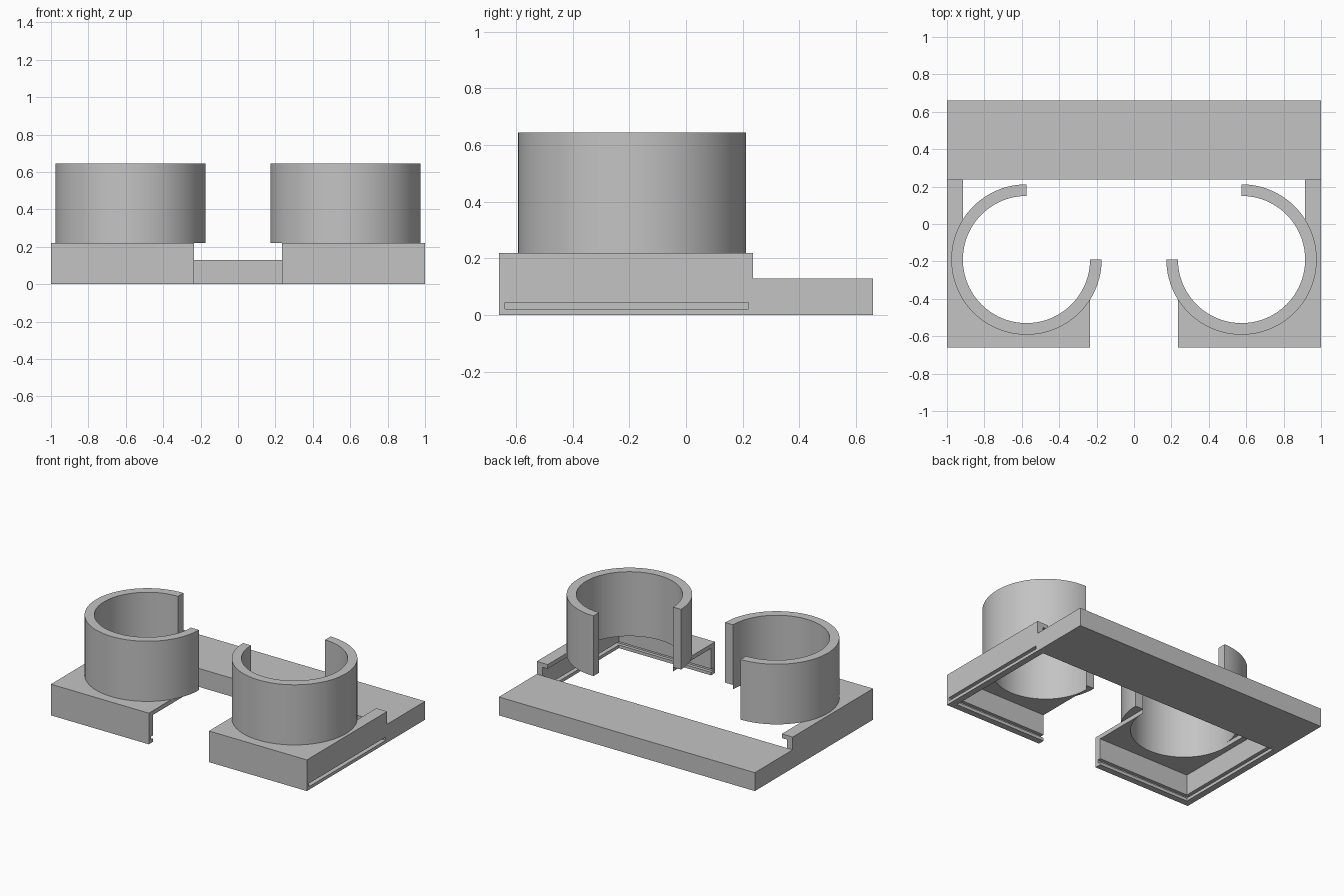
import bpy
import bmesh
import math

cube = bpy.data.objects.get("Cube")
if cube:
    bpy.data.objects.remove(cube, do_unlink=True)

# Single matte grey for every part
grey = bpy.data.materials.new("plain grey")
grey.use_nodes = True
grey.diffuse_color = (0.55, 0.55, 0.55, 1)
grey.node_tree.nodes["Principled BSDF"].inputs["Base Color"].default_value = (0.55, 0.55, 0.55, 1)

CX, CY = 0.575, -0.19          # cup centre
R_IN, R_OUT = 0.34, 0.402      # cup radii
FRONT, STEP, BACK = -0.66, 0.237, 0.66
DECK, TOP = 0.19, 0.22         # underside and top of the deck
WALL = 0.045


def prism(name, outline, z0, z1, smooth=False):
    """Extrude a flat outline between two heights."""
    bm = bmesh.new()
    face = bm.faces.new([bm.verts.new((x, y, z0)) for x, y in outline])
    grown = bmesh.ops.extrude_face_region(bm, geom=[face])
    verts = [g for g in grown["geom"] if isinstance(g, bmesh.types.BMVert)]
    bmesh.ops.translate(bm, verts=verts, vec=(0, 0, z1 - z0))
    bmesh.ops.recalc_face_normals(bm, faces=bm.faces)
    mesh = bpy.data.meshes.new(name)
    bm.to_mesh(mesh)
    bm.free()
    mesh.materials.append(grey)
    obj = bpy.data.objects.new(name, mesh)
    bpy.context.collection.objects.link(obj)
    bpy.ops.object.select_all(action="DESELECT")
    obj.select_set(True)
    bpy.context.view_layer.objects.active = obj
    if smooth:
        bpy.ops.object.shade_smooth_by_angle(angle=math.radians(30))
    return obj


def rect(x0, x1, y0, y1):
    return [(x0, y0), (x1, y0), (x1, y1), (x0, y1)]


def arc(radius, start, end, steps):
    angles = [math.radians(start + (end - start) * i / steps) for i in range(steps + 1)]
    return [(CX + radius * math.cos(a), CY + radius * math.sin(a)) for a in angles]


# Solid rear bar joining both sides
prism("rear_bar", rect(-1, 1, STEP, BACK), 0, 0.13)

# Flat slot for a sliding panel, open on one side only
slot = prism("panel_slot_cutter", rect(-0.978, 1.1, -0.638, 0.22), 0.022, 0.045)
slot.hide_render = True

inner = CX - R_IN
deck_outline = [(inner, FRONT), (1, FRONT), (1, STEP), (CX + R_IN, STEP)] + arc(R_IN, 0, -180, 48)
wall_outline = [(inner, FRONT), (1, FRONT), (1, STEP), (1 - WALL, STEP),
                (1 - WALL, FRONT + WALL), (inner, FRONT + WALL)]
cup_outline = arc(R_OUT, 90, -180, 72) + arc(R_IN, -180, 90, 72)

for side, label in ((1, "left"), (-1, "right")):
    def mirrored(outline):
        return [(side * x, y) for x, y in outline]

    # Thin deck with a round cutout under the cup
    prism(label + "_deck", mirrored(deck_outline), DECK, TOP, smooth=True)

    # Three-quarter open cup ring
    prism(label + "_cup_ring", mirrored(cup_outline), TOP, 0.645, smooth=True)

    # Front and side skirt wall, grooved for the panel
    wall = prism(label + "_skirt_wall", mirrored(wall_outline), 0, DECK)
    groove = wall.modifiers.new("panel groove", "BOOLEAN")
    groove.operation = "DIFFERENCE"
    groove.solver = "EXACT"
    groove.object = slot
    bpy.ops.object.modifier_apply(modifier=groove.name)

bpy.data.objects.remove(slot, do_unlink=True)
